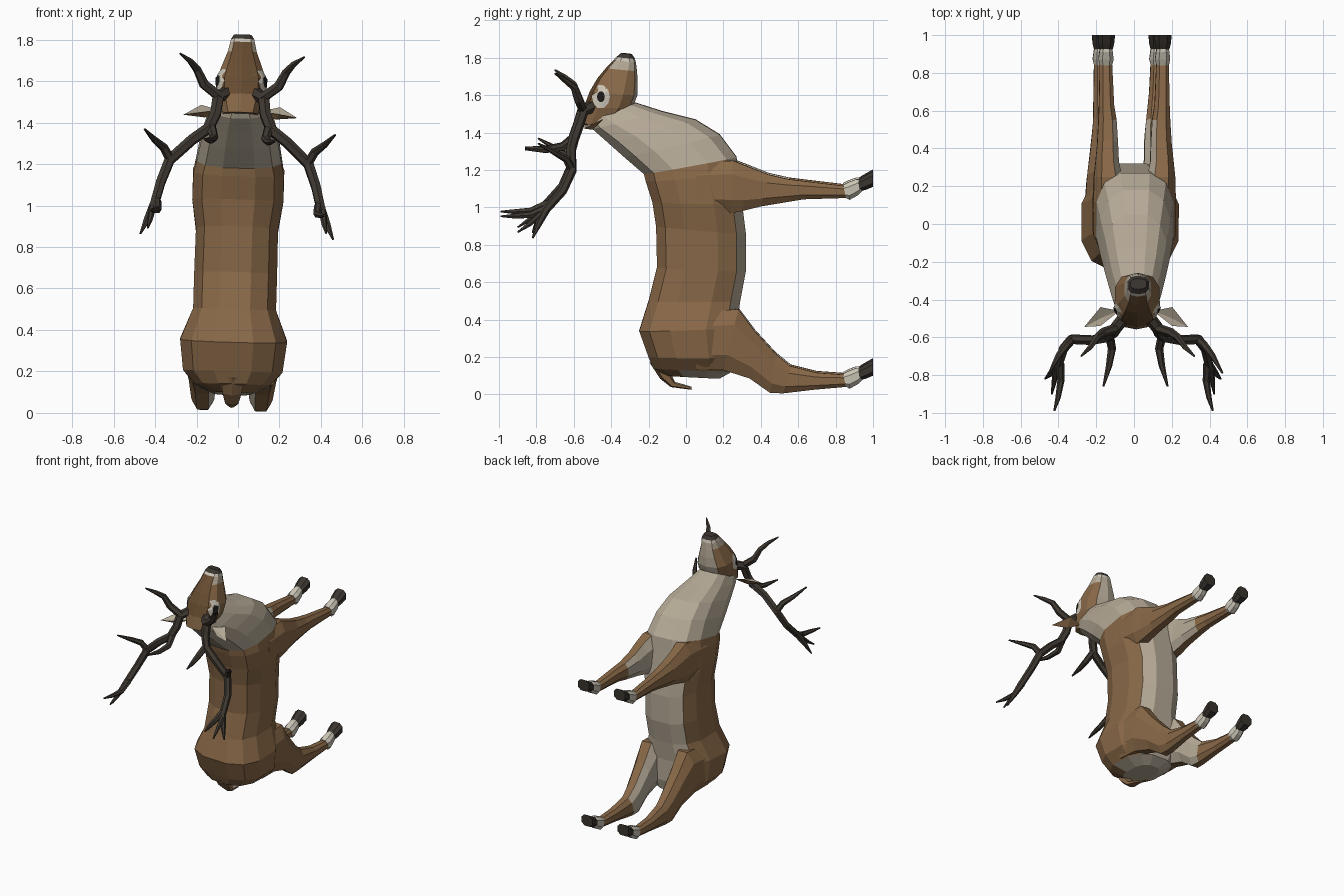
import bpy, bmesh, math
from mathutils import Vector, Matrix
from mathutils.bvhtree import BVHTree

COLOURS = {
    "brown_fur": (0.25, 0.14, 0.064),
    "dark_brown_fur": (0.135, 0.072, 0.03),
    "cream_fur": (0.47, 0.405, 0.31),
    "pale_fur": (0.60, 0.56, 0.47),
    "antler_horn": (0.050, 0.040, 0.031),
    "hoof_dark": (0.042, 0.035, 0.029),
    "eye_black": (0.012, 0.011, 0.010),
}
NAMES = list(COLOURS)
MATS = []
for key, rgb in COLOURS.items():
    m = bpy.data.materials.new(key)
    m.diffuse_color = (*rgb, 1)
    MATS.append(m)

# the whole animal leans very slightly sideways
PIVOT = Matrix.Translation((0, 0, 1.05))
TILT = PIVOT @ Matrix.Rotation(0.03, 4, 'Y') @ PIVOT.inverted()


def finish(name, bm, rule=None):
    """Recalculate normals, colour faces by rule(ring, centre, normal), add to scene."""
    layer = bm.faces.layers.int.get("ring")
    bmesh.ops.recalc_face_normals(bm, faces=bm.faces)
    for f in bm.faces:
        f.normal_update()
        f.material_index = NAMES.index(rule(f[layer] if layer else 0, f.calc_center_median(), f.normal))
    me = bpy.data.meshes.new(name)
    bm.to_mesh(me)
    for m in MATS:
        me.materials.append(m)
    ob = bpy.data.objects.new(name, me)
    ob.matrix_world = TILT
    bpy.context.collection.objects.link(ob)
    return ob


def loft(name, sections, rule, n=10, power=0.8, side=1):
    """Skin rounded sections given as (y0, z0, y1, z1, x centre, half width)."""
    bm = bmesh.new()
    layer = bm.faces.layers.int.new("ring")
    k = math.cos(math.pi / n) ** power
    rings = []
    for y0, z0, y1, z1, xc, hw in sections:
        mid = Vector((xc * side, (y0 + y1) / 2, (z0 + z1) / 2))
        half = Vector((0, (y1 - y0) / 2, (z1 - z0) / 2))
        ring = []
        for i in range(n):
            t = 2 * math.pi * (i + 0.5) / n
            c, s = (math.copysign(abs(v) ** power / k, v) for v in (math.cos(t), math.sin(t)))
            ring.append(bm.verts.new(mid + Vector((hw * c, 0, 0)) + half * s))
        rings.append(ring)
    for r, (a, b) in enumerate(zip(rings, rings[1:])):
        for i in range(n):
            j = (i + 1) % n
            bm.faces.new((a[i], a[j], b[j], b[i]))[layer] = r
    bm.faces.new(rings[0])[layer] = 0
    bm.faces.new(rings[-1])[layer] = len(rings) - 2
    return finish(name, bm, rule)


# torso and neck
def body_rule(ring, c, n):
    if ring >= 9 or n.y > 0.6:
        return "cream_fur"
    if n.z < -0.75 and c.y > 0.0:
        return "cream_fur"
    return "brown_fur"


loft("body", [
    (-0.10, 0.10, 0.18, 0.085, 0, 0.09),
    (-0.175, 0.14, 0.25, 0.125, 0, 0.18),
    (-0.20, 0.20, 0.27, 0.20, 0, 0.24),
    (-0.25, 0.34, 0.27, 0.36, 0, 0.258),
    (-0.20, 0.50, 0.29, 0.50, 0, 0.20),
    (-0.155, 0.68, 0.32, 0.66, 0, 0.20),
    (-0.16, 0.90, 0.32, 0.86, 0, 0.198),
    (-0.18, 1.03, 0.30, 1.02, 0, 0.22),
    (-0.215, 1.14, 0.28, 1.18, 0, 0.218),
    (-0.225, 1.18, 0.27, 1.27, 0, 0.205),
    (-0.33, 1.27, 0.18, 1.39, 0, 0.185),
    (-0.42, 1.35, 0.05, 1.47, 0, 0.16),
    (-0.50, 1.42, -0.13, 1.515, 0, 0.13),
    (-0.52, 1.46, -0.27, 1.56, 0, 0.10)], body_rule, n=12, power=0.75)


# head, lofted from the nape to the nose
def head_rule(ring, c, n):
    if ring == 6:
        return "hoof_dark"
    if ring == 5:
        return "pale_fur"
    if n.y < -0.45 and c.z > 1.55:
        return "dark_brown_fur"
    if ring == 4 or n.y > 0.6:
        return "cream_fur"
    return "brown_fur"


head = loft("head", [
    (-0.555, 1.45, -0.40, 1.43, 0, 0.085),
    (-0.54, 1.54, -0.29, 1.53, 0, 0.112),
    (-0.51, 1.62, -0.265, 1.60, 0, 0.118),
    (-0.47, 1.69, -0.262, 1.67, 0, 0.092),
    (-0.425, 1.745, -0.265, 1.73, 0, 0.07),
    (-0.383, 1.79, -0.27, 1.775, 0, 0.06),
    (-0.37, 1.805, -0.275, 1.795, 0, 0.056),
    (-0.345, 1.826, -0.29, 1.82, 0, 0.042)], head_rule, n=10, power=0.75)

# eyes: thin patches draped on the sides of the head
hb = bmesh.new()
hb.from_mesh(head.data)
tree = BVHTree.FromBMesh(hb)


def eye_patch(name, side, ry, rz, lift, colour):
    bm = bmesh.new()

    def drape(r, t):
        p = Vector((0.4 * side, -0.455 + ry * r * math.cos(t), 1.595 + rz * r * math.sin(t)))
        hit = tree.ray_cast(p, Vector((-side, 0, 0)))[0]
        return bm.verts.new(hit + Vector((side * lift, 0, 0)))

    rings = [[drape(r, i * math.pi / 5) for i in range(10)] for r in (0.5, 1)]
    bm.faces.new(rings[0])
    for i in range(10):
        j = (i + 1) % 10
        bm.faces.new((rings[0][i], rings[0][j], rings[1][j], rings[1][i]))
    ob = finish(name, bm, lambda r, c, n: colour)
    if sum(p.normal.x for p in ob.data.polygons) * side < 0:
        ob.data.flip_normals()


# ears: shallow leaves, cream on the inside
def ear(name, side):
    pts = [(0.09, -0.46, 1.455), (0.19, -0.44, 1.48), (0.275, -0.545, 1.43),
           (0.19, -0.54, 1.445), (0.17, -0.49, 1.45), (0.17, -0.50, 1.42)]
    bm = bmesh.new()
    v = [bm.verts.new((x * side, y, z)) for x, y, z in pts]
    for mid in (4, 5):
        for i in range(4):
            bm.faces.new((v[i], v[(i + 1) % 4], v[mid]))
    finish(name, bm, lambda r, c, n: "cream_fur" if n.z > 0.2 else "brown_fur")


# antlers: one beam with tapered tines, each point is (x, y, z, radius)
BEAM = [(0.07, -0.50, 1.54, 0.034), (0.11, -0.55, 1.52, 0.032), (0.12, -0.575, 1.44, 0.029),
        (0.15, -0.60, 1.37, 0.028), (0.23, -0.615, 1.31, 0.027), (0.335, -0.61, 1.21, 0.027),
        (0.375, -0.66, 1.10, 0.025), (0.40, -0.75, 1.00, 0.024), (0.435, -0.79, 0.92, 0.017),
        (0.465, -0.82, 0.85, 0.005)]
TINES = [
    [(0.10, -0.55, 1.52, 0.026), (0.18, -0.575, 1.58, 0.025), (0.215, -0.60, 1.65, 0.020),
     (0.25, -0.65, 1.69, 0.015), (0.30, -0.70, 1.725, 0.005)],
    [(0.14, -0.59, 1.38, 0.024), (0.125, -0.66, 1.325, 0.022), (0.14, -0.75, 1.31, 0.017),
     (0.17, -0.86, 1.315, 0.005)],
    [(0.33, -0.61, 1.21, 0.023), (0.365, -0.64, 1.27, 0.021), (0.41, -0.70, 1.305, 0.016),
     (0.46, -0.79, 1.355, 0.005)],
    [(0.39, -0.74, 1.01, 0.022), (0.385, -0.83, 0.97, 0.019), (0.40, -0.92, 0.965, 0.014),
     (0.42, -0.99, 0.965, 0.005)],
    [(0.41, -0.77, 0.98, 0.018), (0.42, -0.84, 0.92, 0.013), (0.43, -0.90, 0.88, 0.005)],
]


def antler(name, side):
    cu = bpy.data.curves.new(name, 'CURVE')
    cu.dimensions = '3D'
    cu.bevel_depth = 1.0
    cu.bevel_resolution = 1
    cu.use_fill_caps = True
    for path in [BEAM] + TINES:
        sp = cu.splines.new('POLY')
        sp.points.add(len(path) - 1)
        sp.use_smooth = False
        for p, (x, y, z, r) in zip(sp.points, path):
            p.co = (x * side, y, z, 1)
            p.radius = r
    cu.materials.append(MATS[NAMES.index("antler_horn")])
    ob = bpy.data.objects.new(name, cu)
    ob.matrix_world = TILT
    bpy.context.collection.objects.link(ob)


FRONT_LEG = [(0.05, 0.99, 0.06, 1.24, 0.135, 0.085), (0.24, 0.975, 0.25, 1.255, 0.14, 0.075),
             (0.30, 0.985, 0.34, 1.22, 0.145, 0.062), (0.40, 1.01, 0.44, 1.18, 0.142, 0.055),
             (0.55, 1.035, 0.55, 1.155, 0.142, 0.048), (0.63, 1.048, 0.63, 1.145, 0.147, 0.040),
             (0.86, 1.055, 0.84, 1.12, 0.15, 0.033)]
REAR_LEG = [(0.05, 0.14, 0.10, 0.45, 0.15, 0.09), (0.20, 0.135, 0.28, 0.46, 0.15, 0.078),
            (0.34, 0.09, 0.37, 0.34, 0.145, 0.066), (0.45, 0.012, 0.48, 0.22, 0.14, 0.056),
            (0.52, 0.01, 0.56, 0.155, 0.14, 0.048), (0.69, 0.03, 0.70, 0.12, 0.147, 0.038),
            (0.86, 0.045, 0.84, 0.11, 0.15, 0.033)]
FETLOCK = [(0.855, 0.045, 0.84, 0.115, 0.15, 0.034), (0.875, 0.035, 0.87, 0.13, 0.15, 0.040),
           (0.92, 0.06, 0.91, 0.145, 0.15, 0.035), (0.95, 0.09, 0.93, 0.145, 0.15, 0.030)]
HOOF = [(0.93, 0.08, 0.92, 0.14, 0.15, 0.034), (0.965, 0.09, 0.95, 0.16, 0.15, 0.042),
        (1.0, 0.105, 1.0, 0.188, 0.15, 0.046)]

for side, tag in ((1, "right"), (-1, "left")):
    eye_patch("eye_ring_" + tag, side, 0.048, 0.064, 0.004, "pale_fur")
    eye_patch("eye_" + tag, side, 0.021, 0.030, 0.008, "eye_black")
    ear("ear_" + tag, side)
    antler("antler_" + tag, side)

    # legs with cream inner faces near the belly
    def leg_rule(ring, c, n):
        return "cream_fur" if n.x * side < -0.5 and c.y < 0.58 else "brown_fur"

    for part, leg, rise in (("front", FRONT_LEG, 1.01), ("rear", REAR_LEG, 0.0)):
        loft(f"{part}_leg_{tag}", leg, leg_rule, n=8, side=side)
        for piece, secs, col in (("fetlock", FETLOCK, "pale_fur"), ("hoof", HOOF, "hoof_dark")):
            raised = [(a, b + rise, c, d + rise, x, w) for a, b, c, d, x, w in secs]
            loft(f"{part}_{piece}_{tag}", raised, lambda r, c, n: col, n=8, side=side)

# tail
loft("tail", [
    (-0.19, 0.17, -0.12, 0.19, 0, 0.06), (-0.135, 0.085, -0.09, 0.12, 0, 0.045),
    (-0.08, 0.04, -0.06, 0.065, 0, 0.032), (0.03, 0.025, 0.03, 0.04, 0, 0.012)],
    lambda r, c, n: "cream_fur" if n.z > 0.5 else "brown_fur", n=6)
